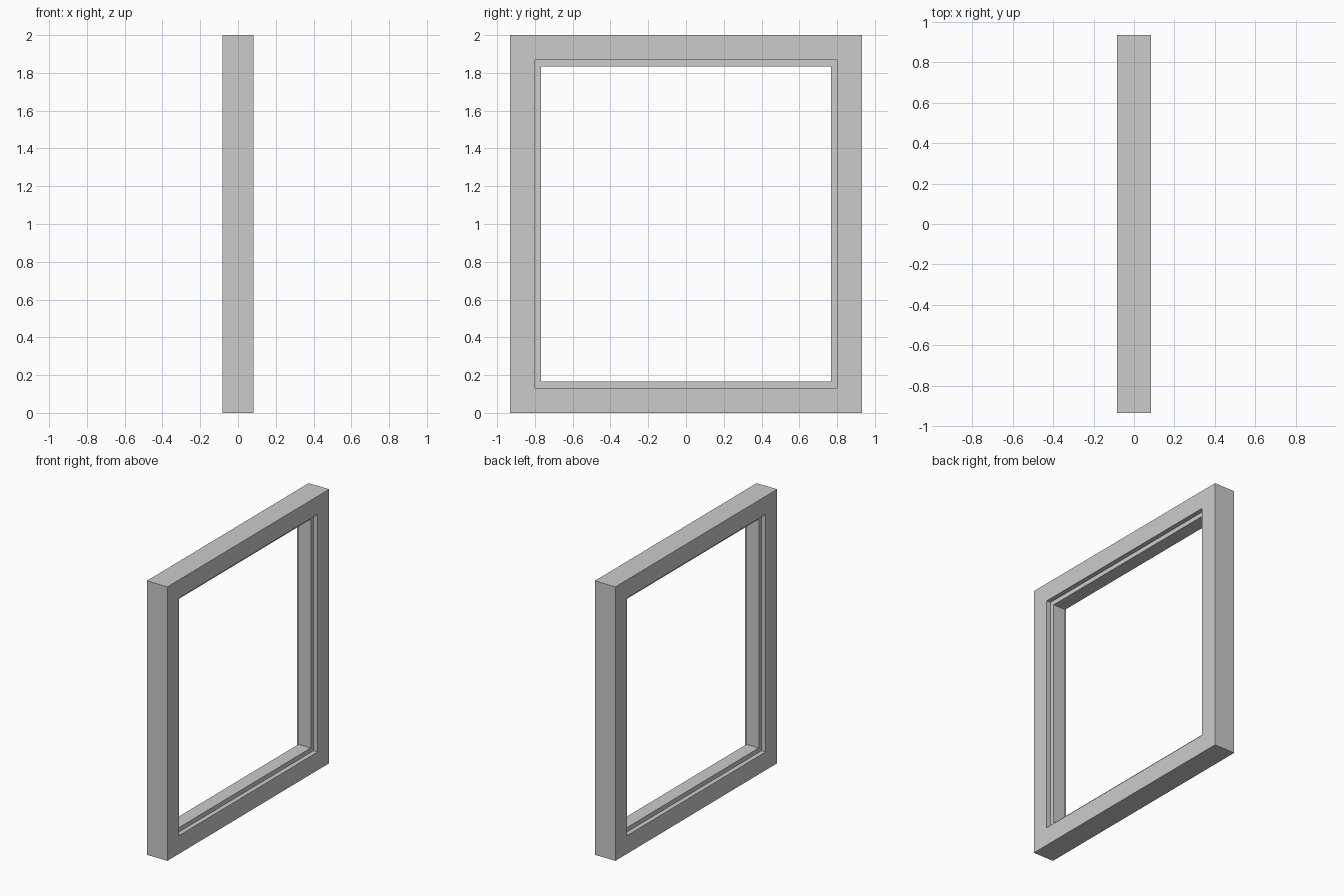
import bpy, bmesh

if "Cube" in bpy.data.objects:
    bpy.data.objects.remove(bpy.data.objects["Cube"])

HALF_Y, HEIGHT, HALF_X = 0.933, 2.0, 0.083
REBATE, LIP, LIP_X = 0.133, 0.165, 0.05

# Cross-section as (x, inset from the outer edge): jamb with a central stop lip
profile = [(-HALF_X, 0), (HALF_X, 0), (HALF_X, REBATE), (LIP_X, REBATE),
           (LIP_X, LIP), (-LIP_X, LIP), (-LIP_X, REBATE), (-HALF_X, REBATE)]

# Sweep the section round the four mitred corners
bm = bmesh.new()
rings = []
for x, inset in profile:
    y, low, high = HALF_Y - inset, inset, HEIGHT - inset
    rings.append([bm.verts.new((x, *c))
                  for c in ((-y, low), (y, low), (y, high), (-y, high))])
for i, ring in enumerate(rings):
    nxt = rings[(i + 1) % len(rings)]
    for k in range(4):
        m = (k + 1) % 4
        bm.faces.new((ring[k], ring[m], nxt[m], nxt[k]))
bmesh.ops.recalc_face_normals(bm, faces=bm.faces)

mesh = bpy.data.meshes.new("window_frame")
bm.to_mesh(mesh)
bm.free()
bpy.context.collection.objects.link(bpy.data.objects.new("window_frame", mesh))
